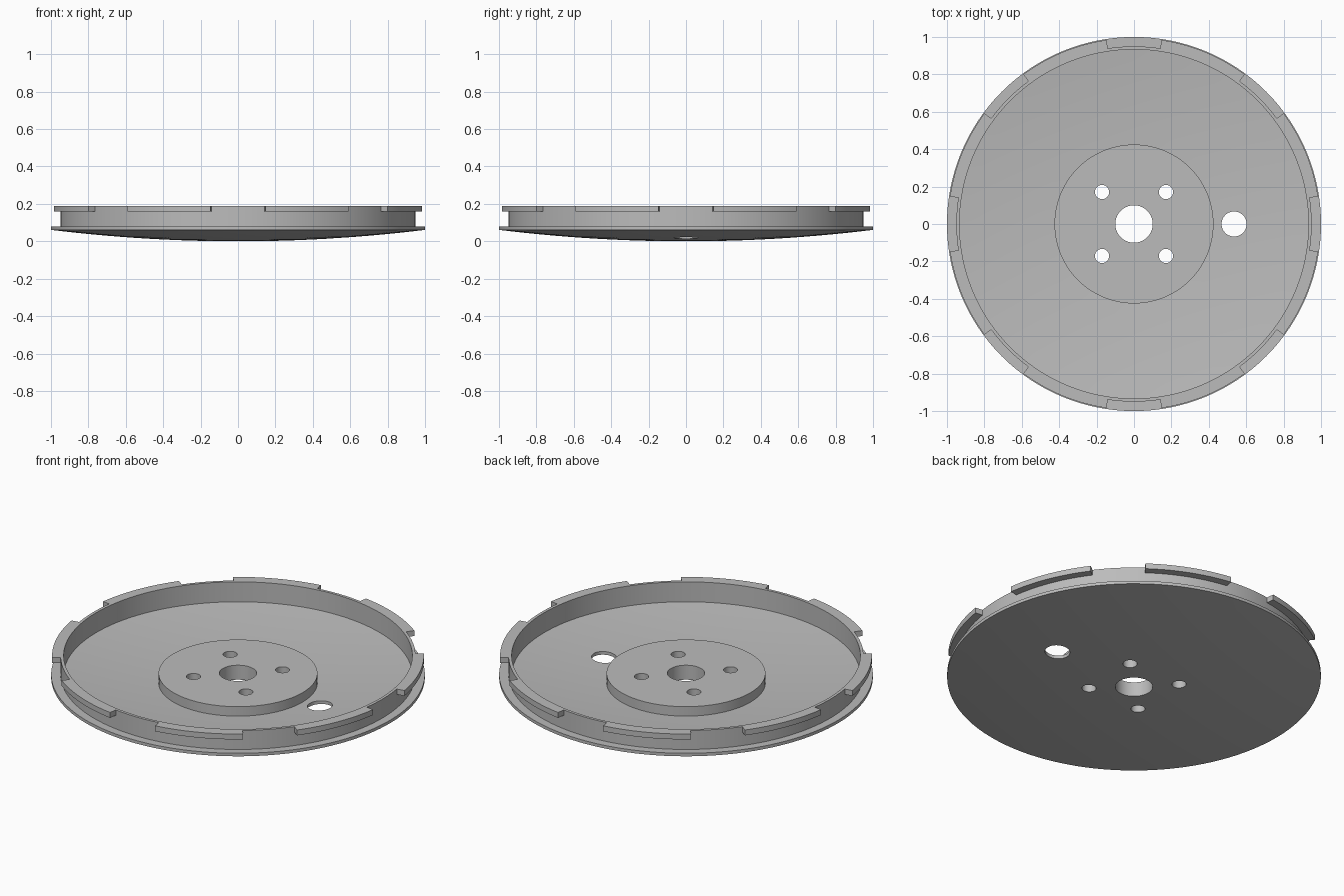
import bpy, bmesh, math
from mathutils import Vector, Matrix

cube = bpy.data.objects.get("Cube")
if cube:
    bpy.data.objects.remove(cube, do_unlink=True)

SEGMENTS = 128
TOP = 0.19
WALL_OUT, WALL_IN = 0.95, 0.933
HUB_R, HUB_TOP, BORE_R = 0.425, 0.086, 0.1
THICK = 0.019

grey = bpy.data.materials.new("plain grey")
grey.use_nodes = True
colour = (0.5, 0.5, 0.5, 1)
grey.diffuse_color = colour
grey.node_tree.nodes["Principled BSDF"].inputs["Base Color"].default_value = colour


def dome(r):
    """Height of the shallow domed underside at radius r."""
    return 0.061 * r * r


def make_object(name, bm):
    bmesh.ops.recalc_face_normals(bm, faces=bm.faces)
    mesh = bpy.data.meshes.new(name)
    bm.to_mesh(mesh)
    bm.free()
    obj = bpy.data.objects.new(name, mesh)
    bpy.context.collection.objects.link(obj)
    mesh.materials.append(grey)
    return obj


def activate(obj):
    bpy.ops.object.select_all(action='DESELECT')
    obj.select_set(True)
    bpy.context.view_layer.objects.active = obj


def lathe(name, profile, start=0.0, sweep=math.tau, steps=SEGMENTS):
    """Sweep a closed (radius, height) profile around z, fully or in part."""
    full = sweep >= math.tau
    bm = bmesh.new()
    rings = []
    for i in range(steps if full else steps + 1):
        a = start + sweep * i / steps
        rings.append([bm.verts.new((r * math.cos(a), r * math.sin(a), z))
                      for r, z in profile])
    n = len(profile)
    for i in range(steps):
        a, b = rings[i], rings[(i + 1) % len(rings)]
        for j in range(n):
            k = (j + 1) % n
            bm.faces.new((a[j], b[j], b[k], a[k]))
    if not full:
        bm.faces.new(rings[0])
        bm.faces.new(rings[-1])
    return make_object(name, bm)


# Dish: domed underside, flange, upright wall, curved floor and raised hub
under = [BORE_R + (1 - BORE_R) * i / 12 for i in range(13)]
floor = [WALL_IN + (HUB_R - WALL_IN) * i / 8 for i in range(9)]
profile = [(r, dome(r)) for r in under]
profile += [(1, 0.079), (WALL_OUT, 0.078), (WALL_OUT, TOP), (WALL_IN, TOP)]
profile += [(r, dome(r) + THICK) for r in floor]
profile += [(HUB_R, HUB_TOP), (BORE_R, HUB_TOP)]
dish = lathe("dish_with_hub", profile)

# Bolt holes through the hub and one larger hole through the floor
holes = [(x, y, 0.038) for x in (-0.171, 0.171) for y in (-0.171, 0.171)]
holes.append((0.535, 0, 0.067))
bm = bmesh.new()
for x, y, r in holes:
    bmesh.ops.create_cone(bm, cap_ends=True, segments=40, radius1=r, radius2=r,
                          depth=0.6, matrix=Matrix.Translation(Vector((x, y, 0))))
cutter = make_object("hole_cutter", bm)
cutter.hide_render = True
cut = dish.modifiers.new("holes", 'BOOLEAN')
cut.operation = 'DIFFERENCE'
cut.solver = 'EXACT'
cut.object = cutter
activate(dish)
bpy.ops.object.modifier_apply(modifier=cut.name)
bpy.data.objects.remove(cutter, do_unlink=True)

# Eight locking tabs around the top of the wall, with narrow gaps between
gap = math.radians(8.5)
step = math.tau / 8
tab_profile = [(WALL_OUT - 0.008, 0.158), (0.995, 0.158),
               (0.995, TOP), (WALL_OUT - 0.008, TOP)]
tabs = [lathe(f"rim_tab_{i + 1}", tab_profile, i * step + gap, step - 2 * gap, 12)
        for i in range(8)]

for obj in [dish] + tabs:
    activate(obj)
    bpy.ops.object.shade_smooth_by_angle(angle=math.radians(30))
